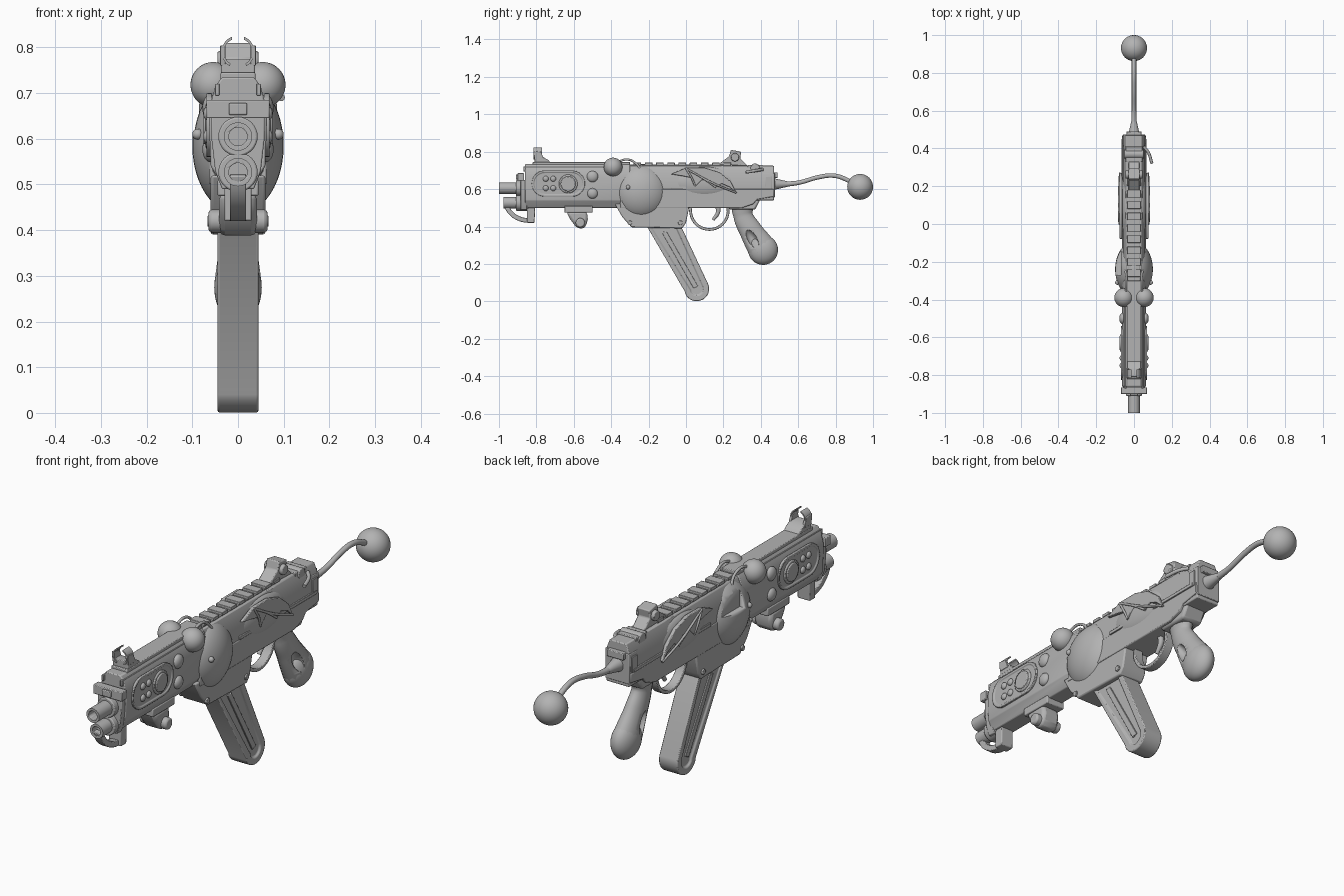
import bpy, bmesh, math
from mathutils import Vector

if "Cube" in bpy.data.objects:
    bpy.data.objects.remove(bpy.data.objects["Cube"])

grey = bpy.data.materials.new("plain grey")
grey.diffuse_color = (0.45, 0.45, 0.45, 1)
grey.use_nodes = True
grey.node_tree.nodes["Principled BSDF"].inputs["Base Color"].default_value = grey.diffuse_color

def finish(ob, name, bevel=0, smooth=True):
    ob.name = name
    ob.data.materials.clear()
    ob.data.materials.append(grey)
    bpy.ops.object.select_all(action='DESELECT')
    ob.select_set(True)
    bpy.context.view_layer.objects.active = ob
    if bevel:
        m = ob.modifiers.new("bevel", 'BEVEL')
        m.width, m.segments, m.limit_method = bevel, 2, 'ANGLE'
    if smooth:
        bpy.ops.object.shade_smooth_by_angle(angle=math.radians(35))
    return ob

def from_bm(bm, name, bevel=0):
    bmesh.ops.recalc_face_normals(bm, faces=bm.faces)
    me = bpy.data.meshes.new(name)
    bm.to_mesh(me)
    bm.free()
    ob = bpy.data.objects.new(name, me)
    bpy.context.collection.objects.link(ob)
    return finish(ob, name, bevel)

def prism(name, pts, hw, x=0, bevel=0, inset=0, depth=0):
    """Side profile (y, z) extruded across x; the side faces may be inset."""
    bm = bmesh.new()
    a = bm.faces.new([bm.verts.new((x - hw, *p)) for p in pts])
    ext = bmesh.ops.extrude_face_region(bm, geom=[a])['geom']
    bmesh.ops.translate(bm, vec=(2 * hw, 0, 0), verts=[v for v in ext if isinstance(v, bmesh.types.BMVert)])
    bmesh.ops.recalc_face_normals(bm, faces=bm.faces)
    if inset:
        sides = [f for f in bm.faces if abs(f.normal.x) > 0.9]
        bmesh.ops.inset_individual(bm, faces=sides, thickness=inset)
        bmesh.ops.inset_individual(bm, faces=sides, thickness=0.003, depth=-depth)
    return from_bm(bm, name, bevel)

def bar(name, half, y0, y1, bevel=0):
    """Mirrored front section (x, z) extruded along y."""
    pts = half + [(-px, pz) for px, pz in reversed(half) if px]
    bm = bmesh.new()
    a = bm.faces.new([bm.verts.new((px, y0, pz)) for px, pz in pts])
    ext = bmesh.ops.extrude_face_region(bm, geom=[a])['geom']
    bmesh.ops.translate(bm, vec=(0, y1 - y0, 0), verts=[v for v in ext if isinstance(v, bmesh.types.BMVert)])
    return from_bm(bm, name, bevel)

def box(name, x0, x1, y0, y1, z0, z1, bevel=0.003):
    return prism(name, [(y0, z0), (y1, z0), (y1, z1), (y0, z1)], (x1 - x0) / 2, (x0 + x1) / 2, bevel)

def ball(name, loc, size, rot=0):
    bpy.ops.mesh.primitive_uv_sphere_add(segments=40, ring_count=24, location=loc, rotation=(rot, 0, 0))
    ob = bpy.context.object
    ob.scale = size if isinstance(size, tuple) else (size,) * 3
    return finish(ob, name)

def cyl(name, loc, r, length, axis='X', r2=None, bevel=0):
    rot = {'X': (0, math.pi / 2, 0), 'Y': (-math.pi / 2, 0, 0), 'Z': (0, 0, 0)}[axis]
    bpy.ops.mesh.primitive_cone_add(vertices=32, radius1=r, radius2=r if r2 is None else r2,
                                    depth=length, location=loc, rotation=rot)
    return finish(bpy.context.object, name, bevel)

def tube(name, pts, r, cyclic=False, xscale=1):
    """Round sweep through (x, y, z[, radius factor]) points."""
    cu = bpy.data.curves.new(name, 'CURVE')
    cu.dimensions, cu.bevel_depth, cu.bevel_resolution, cu.use_fill_caps = '3D', r, 5, True
    sp = cu.splines.new('BEZIER')
    sp.bezier_points.add(len(pts) - 1)
    for bp, p in zip(sp.bezier_points, pts):
        bp.co, bp.radius = p[:3], (p[3] if len(p) > 3 else 1)
        bp.handle_left_type = bp.handle_right_type = 'AUTO'
    sp.use_cyclic_u, sp.resolution_u = cyclic, 10
    ob = bpy.data.objects.new(name, cu)
    bpy.context.collection.objects.link(ob)
    ob.scale.x = xscale
    bpy.ops.object.select_all(action='DESELECT')
    ob.select_set(True)
    bpy.context.view_layer.objects.active = ob
    bpy.ops.object.convert(target='MESH')
    return finish(bpy.context.object, name)

def cut(ob, cutter):
    m = ob.modifiers.new("cut", 'BOOLEAN')
    m.operation, m.object, m.solver = 'DIFFERENCE', cutter, 'EXACT'
    cutter.hide_render = True
    cutter.hide_set(True)

def arc(cy, cz, r, a0, a1, n=16, rz=None):
    return [(cy + r * math.cos(math.radians(a0 + (a1 - a0) * i / n)),
             cz + (rz or r) * math.sin(math.radians(a0 + (a1 - a0) * i / n))) for i in range(n + 1)]

# Handguard, upper and lower receiver
bar("handguard", [(0.035, 0.5), (0.06, 0.54), (0.064, 0.66), (0.05, 0.715), (0.035, 0.735)], -0.86, -0.3, 0.004)
box("handguard_top", -0.038, 0.038, -0.82, -0.3, 0.72, 0.745)
bar("upper_receiver", [(0.055, 0.54), (0.06, 0.6), (0.058, 0.68), (0.04, 0.725)], -0.32, 0.47, 0.004)
prism("lower_receiver", [(-0.35, 0.5), (0.3, 0.5), (0.36, 0.52), (0.38, 0.545), (0.47, 0.56), (0.47, 0.6), (-0.35, 0.6)], 0.063, bevel=0.004)
box("end_cap", -0.058, 0.058, 0.41, 0.475, 0.555, 0.685)
for s in (-1, 1):
    box("side_strip", s * 0.06 - 0.006, s * 0.06 + 0.006, -0.08, 0.45, 0.6, 0.615, 0.002)
    box("cap_panel", s * 0.06 - 0.004, s * 0.06 + 0.004, 0.425, 0.46, 0.6, 0.67, 0.002)
    box("handguard_lip", s * 0.045 - 0.005, s * 0.045 + 0.005, -0.87, -0.36, 0.695, 0.72, 0.002)

# Muzzle end: block, barrel, lower tube, hook and post
box("muzzle_block", -0.069, 0.069, -0.9, -0.865, 0.645, 0.685)
box("muzzle_clip", -0.02, 0.02, -0.91, -0.88, 0.652, 0.678)
bar("muzzle_plate", [(0.035, 0.49), (0.05, 0.53), (0.058, 0.6), (0.058, 0.65)], -0.885, -0.85, 0.003)
for nm, z, r, y0 in (("barrel", 0.605, 0.031, -1.0), ("lower_tube", 0.527, 0.031, -0.975)):
    tub = cyl(nm, (0, (y0 - 0.82) / 2, z), r, -0.82 - y0, 'Y')
    cut(tub, cyl(nm + "_bore", (0, y0, z), r * 0.65, 0.12, 'Y'))
    cyl(nm + "_collar", (0, -0.875, z), r + 0.012, 0.07, 'Y', bevel=0.004)
prism("barrel_hook", arc(-0.84, 0.54, 0.137, 190, 270, 14, 0.12) + arc(-0.84, 0.54, 0.112, 270, 190, 14, 0.095), 0.018, bevel=0.003)
prism("front_post", [(-0.85, 0.42), (-0.81, 0.42), (-0.805, 0.54), (-0.85, 0.54)], 0.03, bevel=0.004)

# Front sight: base and open ring of two horns
prism("front_sight_base", [(-0.81, 0.735), (-0.72, 0.735), (-0.735, 0.755), (-0.77, 0.775), (-0.81, 0.775)], 0.037, bevel=0.003)
for s in (-1, 1):
    prism("sight_ear", [(-0.81, 0.76), (-0.76, 0.76), (-0.775, 0.8), (-0.815, 0.805)], 0.006, s * 0.033, 0.002)
    pts = arc(0, 0.79, 0.036, -60, 68, 12) + arc(0.002, 0.79, 0.029, 68, -60, 12)
    bm = bmesh.new()
    f = bm.faces.new([bm.verts.new((s * a, -0.815, z)) for a, z in pts])
    e = bmesh.ops.extrude_face_region(bm, geom=[f])['geom']
    bmesh.ops.translate(bm, vec=(0, 0.045, 0), verts=[v for v in e if isinstance(v, bmesh.types.BMVert)])
    from_bm(bm, "sight_horn")

# Handguard side details: oval frame, disc, studs, round bumps
for s in (-1, 1):
    oval = arc(-0.61, 0.63, 0.07, -90, 90) + arc(-0.755, 0.63, 0.07, 90, 270)
    prism("oval_frame", oval, 0.006, s * 0.063, 0.002, 0.01, 0.004)
    cyl("side_disc", (s * 0.064, -0.63, 0.628), 0.05, 0.014, bevel=0.004)
    cyl("disc_cap", (s * 0.066, -0.63, 0.628), 0.04, 0.02, bevel=0.004)
    for y in (-0.75, -0.71):
        for z in (0.605, 0.655):
            ball("stud", (s * 0.066, y, z), (0.01, 0.015, 0.015))
    ball("upper_bump", (s * 0.06, -0.5, 0.667), (0.018, 0.03, 0.03))
    ball("lower_bump", (s * 0.06, -0.5, 0.577), (0.018, 0.028, 0.028))

# Small front foot grip
prism("foot_mount", [(-0.65, 0.475), (-0.5, 0.475), (-0.5, 0.51), (-0.65, 0.51)], 0.045, bevel=0.004)
prism("foot_grip", [(-0.64, 0.48), (-0.62, 0.44), (-0.59, 0.4), (-0.56, 0.385), (-0.535, 0.4), (-0.525, 0.44), (-0.53, 0.48)], 0.042, bevel=0.014)
cyl("foot_pin", (0, -0.565, 0.42), 0.025, 0.13, bevel=0.008)

# Round belly with a port on the left, and the two balls with small arcs
belly = ball("belly", (0, -0.24, 0.585), (0.1, 0.147, 0.15))
cut(belly, box("port_cutter", -0.2, -0.07, -0.27, -0.13, 0.615, 0.7, 0))
for s in (-1, 1):
    ball("top_ball", (s * 0.054, -0.39, 0.718), 0.05)
    tube("ball_arc", [(s * 0.042, -0.37, 0.745), (s * 0.042, -0.31, 0.758), (s * 0.042, -0.265, 0.735), (s * 0.05, -0.24, 0.7)], 0.006)
    ball("belly_stud", (s * 0.088, -0.31, 0.61), 0.012)

# Top rail with slats
box("rail_base", -0.03, 0.03, -0.32, 0.24, 0.715, 0.732)
for i in range(9):
    y = -0.26 + i * 0.06
    box("rail_slat", -0.036, 0.036, y - 0.02, y + 0.02, 0.728, 0.742, 0.002)

# Wing relief on each side with scalloped edge, ribs and haunch
wing = [(-0.08, 0.68), (0.0, 0.715), (0.1, 0.715), (0.18, 0.69), (0.24, 0.64), (0.27, 0.58)]
scallop = [(0.235, 0.61), (0.19, 0.63), (0.16, 0.61), (0.13, 0.645), (0.085, 0.65), (0.05, 0.615), (0.03, 0.66), (-0.02, 0.67)]
for s in (-1, 1):
    ball("haunch", (s * 0.035, 0.1, 0.635), (0.04, 0.18, 0.085))
    prism("wing", wing + scallop, 0.008, s * 0.07, 0.003)
    for tip in (scallop[2], scallop[5], wing[-1]):
        tube("wing_rib", [(s * 0.077, 0.0, 0.71), (s * 0.08, (tip[0]) * 0.55, tip[1] + 0.05), (s * 0.075, *tip)], 0.005)

# Magazine well and slanted magazine with recessed sides
prism("magazine_well", [(-0.38, 0.52), (-0.34, 0.45), (-0.29, 0.395), (-0.02, 0.39), (0.0, 0.42), (0.02, 0.52)], 0.06, bevel=0.006)
mag = [(-0.22, 0.42), (-0.005, 0.05)] + arc(0.057, 0.068, 0.067, 205, 375, 14) + [(-0.035, 0.42)]
prism("magazine", mag, 0.045, bevel=0.01, inset=0.03, depth=0.008)
prism("magazine_rib", [(-0.13, 0.37), (0.04, 0.07), (0.065, 0.08), (-0.105, 0.375)], 0.043, bevel=0.002)
for s in (-1, 1):
    cyl("well_pin", (s * 0.061, -0.3, 0.42), 0.012, 0.012, bevel=0.002)
    cyl("well_pin", (s * 0.061, -0.03, 0.42), 0.012, 0.012, bevel=0.002)

# Trigger guard and trigger
prism("trigger_guard", arc(0.125, 0.485, 0.108, 165, 375, 24) + arc(0.125, 0.485, 0.093, 375, 165, 24), 0.02, bevel=0.003)
tube("trigger", [(0, 0.165, 0.52, 1.2), (0, 0.172, 0.48), (0, 0.145, 0.435, 0.7)], 0.012)

# Curved rear grip with thumb hollows
grip = tube("grip", [(0, 0.305, 0.54, 0.85), (0, 0.305, 0.46, 0.66), (0, 0.345, 0.38, 0.78), (0, 0.395, 0.3, 0.95), (0, 0.41, 0.277, 1)], 0.08, xscale=0.65)
ball("grip_end", (0, 0.412, 0.275), (0.052, 0.08, 0.08))
prism("grip_collar", [(0.23, 0.49), (0.37, 0.49), (0.4, 0.55), (0.23, 0.55)], 0.05, bevel=0.01)
for s in (-1, 1):
    cut(grip, ball("grip_hollow_cutter", (s * 0.06, 0.352, 0.335), (0.045, 0.028, 0.06), math.radians(30)))

# Rear sight, knobs and side lever
prism("rear_sight_base", [(0.14, 0.725), (0.42, 0.715), (0.42, 0.7), (0.14, 0.7)], 0.042, bevel=0.003)
prism("rear_sight", [(0.17, 0.73), (0.33, 0.725), (0.29, 0.765), (0.295, 0.8), (0.24, 0.81), (0.23, 0.775)], 0.03, bevel=0.004)
cyl("sight_knob", (0, 0.262, 0.77), 0.022, 0.09, bevel=0.004)
cyl("rear_knob", (0, 0.37, 0.712), 0.025, 0.1, bevel=0.004)
box("rear_clip", -0.045, 0.045, 0.33, 0.41, 0.69, 0.73)
box("rear_tab", -0.04, 0.04, 0.44, 0.49, 0.66, 0.69)
tube("side_lever", [(0.05, 0.41, 0.705), (0.075, 0.38, 0.7), (0.095, 0.32, 0.69)], 0.008)

# Tail with round tip
cyl("tail_root", (0, 0.505, 0.627), 0.032, 0.08, 'Y', 0.014)
tube("tail", [(0, 0.5, 0.625, 1.3), (0, 0.6, 0.634), (0, 0.71, 0.664), (0, 0.79, 0.672), (0, 0.86, 0.65), (0, 0.9, 0.625)], 0.012)
ball("tail_tip", (0, 0.931, 0.612), 0.069)
